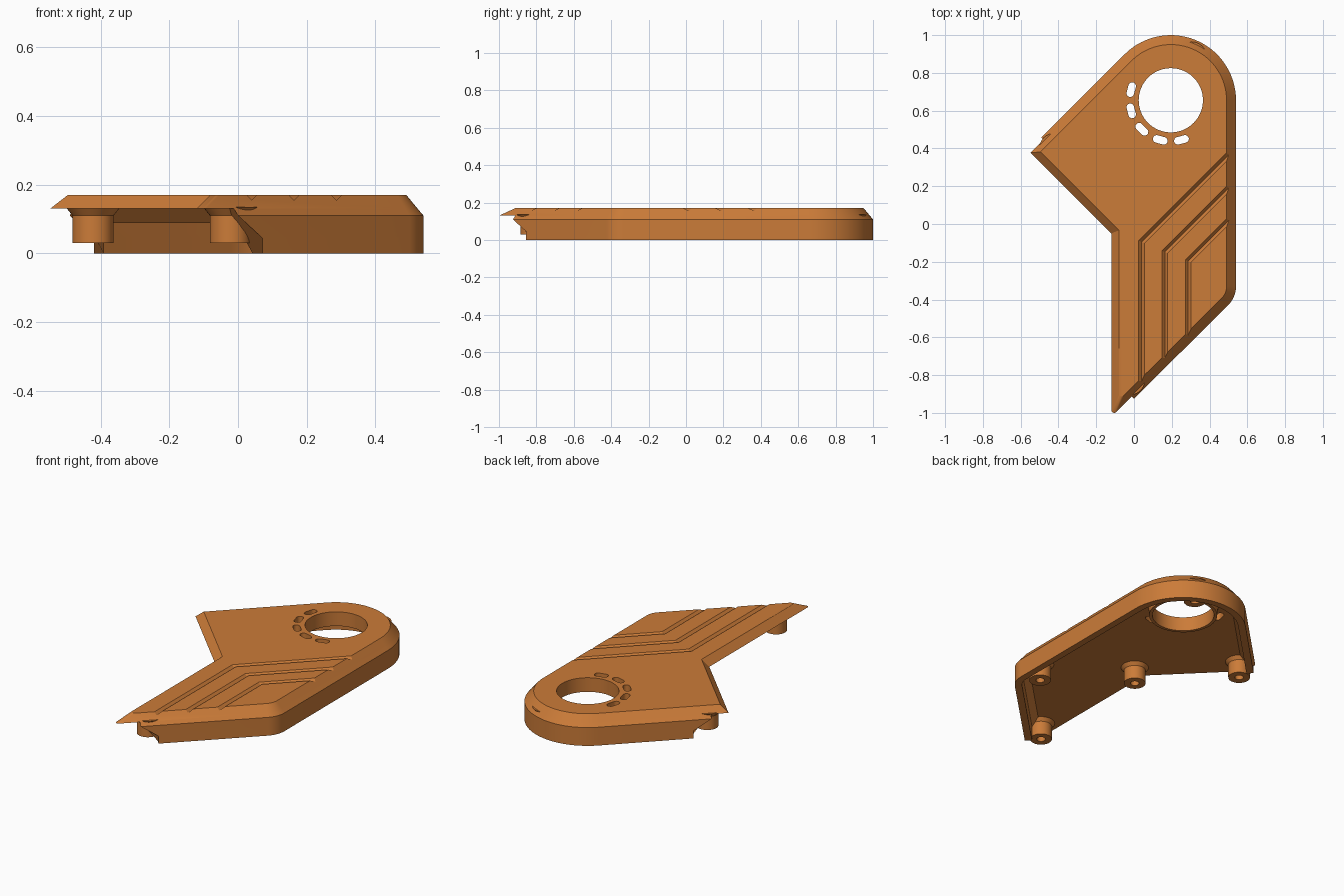
import bpy, bmesh
from math import sin, cos, pi, radians, sqrt
from mathutils import Vector

if "Cube" in bpy.data.objects:
    bpy.data.objects.remove(bpy.data.objects["Cube"])

mat = bpy.data.materials.new("burnt_orange")
mat.diffuse_color = (0.6, 0.2, 0.04, 1)
mat.use_nodes = True
mat.node_tree.nodes["Principled BSDF"].inputs["Base Color"].default_value = mat.diffuse_color
HUB = Vector((0.195, 0.655))      # centre of the round end
LOW = Vector((0.40, -0.33))       # centre of the lower rounded corner
R_HUB, R_LOW = 0.345, 0.14
S2 = sqrt(2)


def make(name, verts, faces):
    bm = bmesh.new()
    vs = [bm.verts.new(v) for v in verts]
    for f in faces:
        bm.faces.new([vs[i] for i in f])
    bmesh.ops.recalc_face_normals(bm, faces=bm.faces)
    me = bpy.data.meshes.new(name)
    bm.to_mesh(me)
    bm.free()
    me.materials.append(mat)
    ob = bpy.data.objects.new(name, me)
    bpy.context.collection.objects.link(ob)
    return ob


def loft(name, rings, closed_path=False):
    """Bridge equal closed rings; cap the ends or close the path."""
    n, m = len(rings[0]), len(rings)
    faces = []
    for i in range(m if closed_path else m - 1):
        a, b = i * n, ((i + 1) % m) * n
        faces += [(a + j, a + (j + 1) % n, b + (j + 1) % n, b + j) for j in range(n)]
    if not closed_path:
        faces += [tuple(range(n)), tuple(range((m - 1) * n, m * n))]
    return make(name, [v for r in rings for v in r], faces)


def lathe(name, centre, profile, n=40):
    rings = [[(centre[0] + r * cos(2 * pi * i / n), centre[1] + r * sin(2 * pi * i / n), z)
              for r, z in profile] for i in range(n)]
    return loft(name, rings, True)


def smooth(ob):
    bpy.ops.object.select_all(action='DESELECT')
    ob.select_set(True)
    bpy.context.view_layer.objects.active = ob
    bpy.ops.object.shade_smooth_by_angle(angle=radians(25))


def outer_arcs(d):
    """Rounded parts of the outer edge, moved inward by d: (point, normal)."""
    out = []
    for c, r, a0, a1, n in ((HUB, R_HUB, 135, 0, 30), (LOW, R_LOW, 0, -45, 10)):
        for i in range(n + 1):
            a = radians(a0 + (a1 - a0) * i / n)
            nrm = Vector((cos(a), sin(a)))
            out.append((c + nrm * (r - d), nrm))
    return out


def plate_outline(d, e, z):
    """Plate edge: d is the inset of the walled edge, e of the open edge."""
    k1, k2, k3 = 0.948 - S2 * d, -0.17 + S2 * e, 0.925 - S2 * d
    x = -0.12 + e
    pts = [Vector(((k2 - k1) / 2, (k2 + k1) / 2))]
    pts += [p for p, _ in outer_arcs(d)]
    r = 0.015                                   # blunt lower tip
    c = Vector((x + r, x - k3 + r * (1 + S2)))
    for i in range(9):
        a = radians(-45 - 135 * i / 8)
        pts.append(c + r * Vector((cos(a), sin(a))))
    pts.append(Vector((x, k2 - x)))
    return [(p.x, p.y, z) for p in pts]


# top plate with sloped edge
plate = loft("top_plate", [plate_outline(0.017, 0, 0.13), plate_outline(0.05, 0.04, 0.17)])
cutters = [loft("hole_cutter", [[(HUB.x + 0.17 * cos(2 * pi * i / 64),
                                  HUB.y + 0.17 * sin(2 * pi * i / 64), z) for i in range(64)]
                                for z in (0.05, 0.25)])]

# five rounded slots round the hole
for k in range(5):
    a = radians(165 + 30 * k)
    rad, tan = Vector((cos(a), sin(a))), Vector((-sin(a), cos(a)))
    c = HUB + rad * 0.217
    ring = []
    for i in range(18):
        t = pi * (i if i < 9 else i - 1) / 8
        side = 1 if i < 9 else -1
        ring.append(c + tan * (0.02 * side + 0.02 * sin(t)) + rad * 0.02 * cos(t))
    cutters.append(loft("slot_cutter", [[(p.x, p.y, z) for p in ring] for z in (0.05, 0.25)]))

# three bent V grooves
for x, y in ((0.04, -0.095), (0.163, -0.148), (0.287, -0.197)):
    run = 0.58 - x
    miter = Vector((1, 1 - S2))
    path = [(Vector((x + run, y + run)), Vector((1, -1)) / S2),
            (Vector((x, y)), miter),
            (Vector((x, x - 0.99)), Vector((1, 0)))]
    rings = [[(*(p + s * w), z) for w, z in ((-0.035, 0.19), (0, 0.155), (0.035, 0.19))]
             for p, s in path]
    cutters.append(loft("groove_cutter", rings))

bpy.context.view_layer.objects.active = plate
for c in cutters:
    mod = plate.modifiers.new("cut", 'BOOLEAN')
    mod.operation, mod.solver, mod.object = 'DIFFERENCE', 'EXACT', c
    bpy.ops.object.modifier_apply(modifier=mod.name)
    bpy.data.objects.remove(c)
smooth(plate)

# side wall swept along the outer edge, both ends cut back toward the base
PROFILE = [(0, 0), (0, 0.045), (0, 0.11), (0.017, 0.13), (0.077, 0.13),
           (0.04, 0.09), (0.04, 0.045), (0.04, 0)]


def cut_back(z):
    return 0.1 * min(1, max(0, (0.11 - z) / 0.065))


n1, n2 = Vector((-1, 1)) / S2, Vector((1, -1)) / S2
along = Vector((1, 1)) / S2
stations = [(Vector((-0.49, 0.458)), n1, 1)]
stations += [(p, n, 0) for p, n in outer_arcs(0)]
stations += [(Vector((0, -0.925)), n2, 1)]
rings = [[(*(p - n * d + along * cut_back(z) * end), z) for d, z in PROFILE]
         for p, n, end in stations]
smooth(loft("side_wall", rings))

# collar under the round hole
smooth(lathe("hole_collar", HUB, [(0.17, 0.135), (0.17, 0.085), (0.188, 0.085), (0.192, 0.135)], 64))

# screw posts with flared roots and blind bores
for p in ((-0.422, 0.40), (-0.022, -0.02), (-0.022, -0.825), LOW, (0.305, 0.885)):
    smooth(lathe("screw_post", p, [(0.0005, 0.135), (0.08, 0.135), (0.06, 0.11), (0.06, 0.03),
                                   (0.024, 0.03), (0.024, 0.1), (0.0005, 0.1)]))
